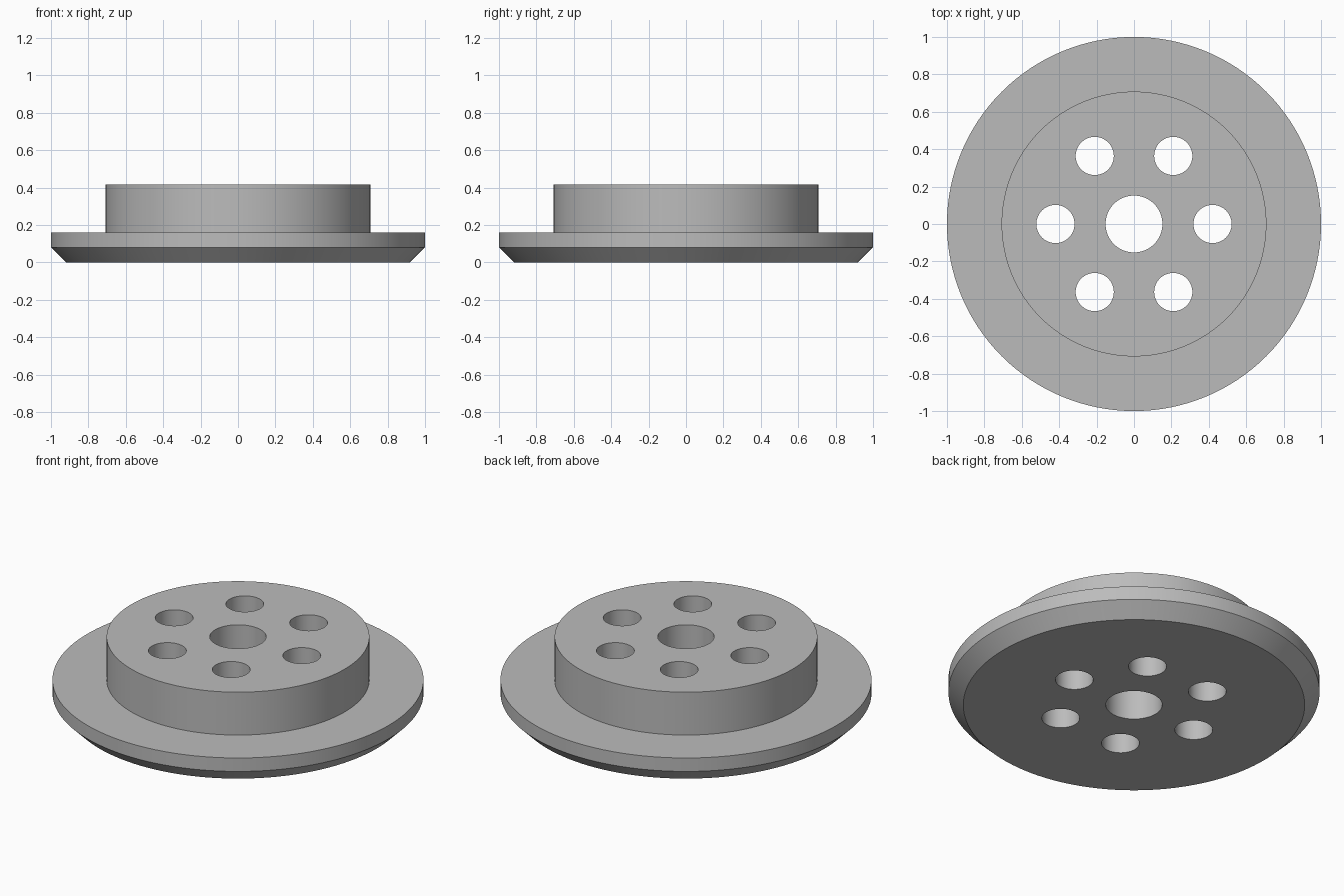
import bpy
import bmesh
from math import cos, sin, pi, radians
from mathutils import Matrix

SEGMENTS = 128
HEIGHT = 0.415
BOLT_CIRCLE = 0.42
BOLT_COUNT = 6

if "Cube" in bpy.data.objects:
    bpy.data.objects.remove(bpy.data.objects["Cube"], do_unlink=True)


def make_material(name, rgb):
    mat = bpy.data.materials.new(name)
    mat.use_nodes = True
    mat.diffuse_color = (*rgb, 1)
    mat.node_tree.nodes["Principled BSDF"].inputs["Base Color"].default_value = (*rgb, 1)
    return mat


def make_object(name, bm):
    bmesh.ops.recalc_face_normals(bm, faces=bm.faces)
    mesh = bpy.data.meshes.new(name)
    bm.to_mesh(mesh)
    bm.free()
    obj = bpy.data.objects.new(name, mesh)
    bpy.context.collection.objects.link(obj)
    return obj


def lathe(name, profile):
    """Stack rings of (radius, z) and cap both ends."""
    bm = bmesh.new()
    angles = [2 * pi * i / SEGMENTS for i in range(SEGMENTS)]
    rings = [[bm.verts.new((r * cos(a), r * sin(a), z)) for a in angles]
             for r, z in profile]
    for low, high in zip(rings, rings[1:]):
        for i in range(SEGMENTS):
            j = (i + 1) % SEGMENTS
            bm.faces.new((low[i], low[j], high[j], high[i]))
    bm.faces.new(rings[0][::-1])
    bm.faces.new(rings[-1])
    return make_object(name, bm)


def add_pin(bm, radius, x, y):
    bmesh.ops.create_cone(bm, cap_ends=True, segments=64, radius1=radius,
                          radius2=radius, depth=1,
                          matrix=Matrix.Translation((x, y, HEIGHT / 2)))


# Chamfered flange with a raised hub
flange = lathe("flanged_hub", [(0.92, 0), (1, 0.08), (1, 0.16),
                               (0.708, 0.16), (0.708, HEIGHT)])
flange.data.materials.append(make_material("plain grey", (0.5, 0.5, 0.5)))

# Centre bore and ring of bolt holes
bm = bmesh.new()
add_pin(bm, 0.152, 0, 0)
for i in range(BOLT_COUNT):
    a = 2 * pi * i / BOLT_COUNT
    add_pin(bm, 0.102, BOLT_CIRCLE * cos(a), BOLT_CIRCLE * sin(a))
cutter = make_object("hole_cutter", bm)
cutter.hide_render = True

cut = flange.modifiers.new("holes", 'BOOLEAN')
cut.operation = 'DIFFERENCE'
cut.solver = 'EXACT'
cut.object = cutter

bpy.ops.object.select_all(action='DESELECT')
flange.select_set(True)
bpy.context.view_layer.objects.active = flange
bpy.ops.object.modifier_apply(modifier=cut.name)
bpy.data.objects.remove(cutter, do_unlink=True)
bpy.ops.object.shade_smooth_by_angle(angle=radians(30))
